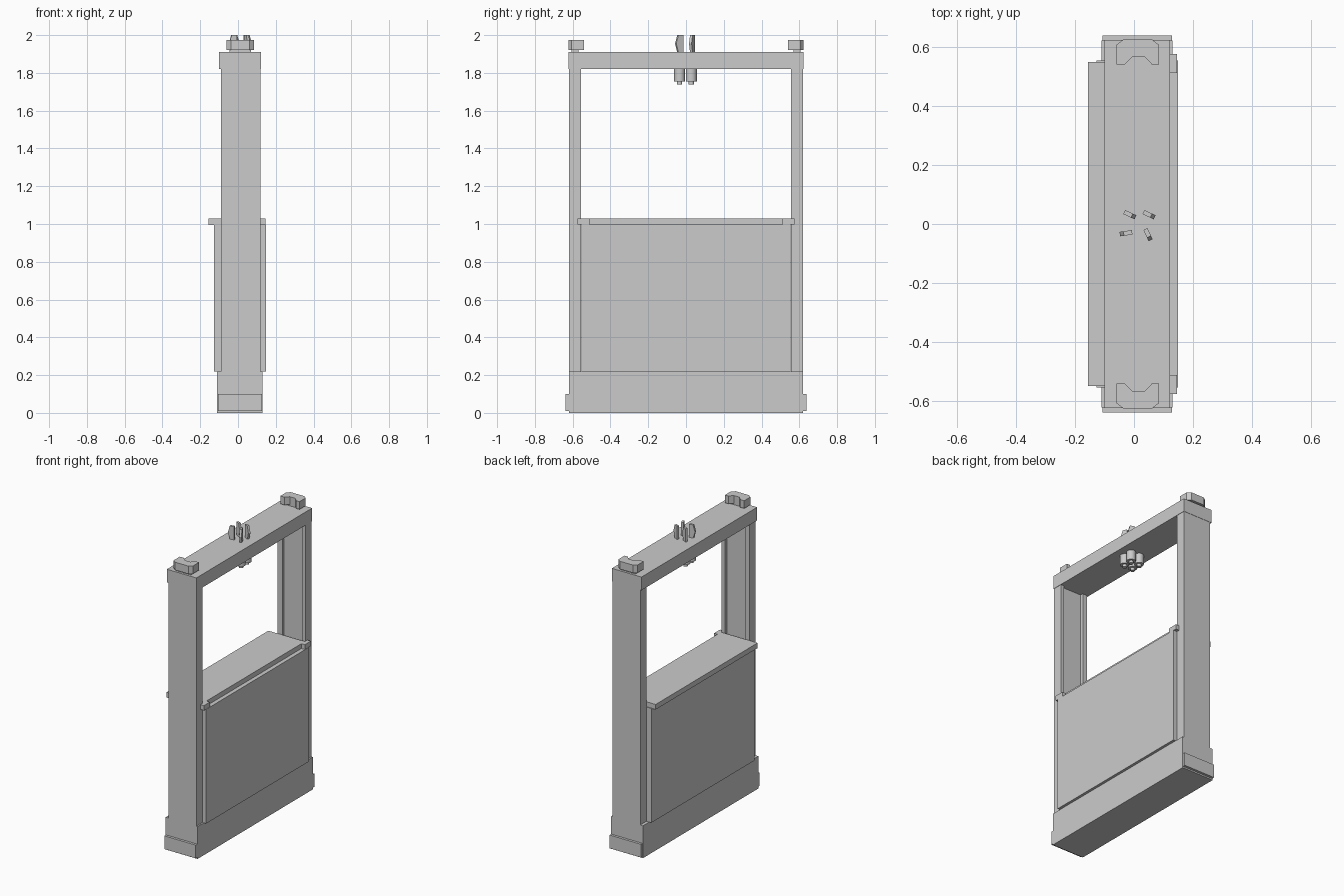
import bpy, bmesh
from math import radians
from mathutils import Matrix

if "Cube" in bpy.data.objects:
    bpy.data.objects.remove(bpy.data.objects["Cube"])


def prism(name, pts, z0, z1, matrix=None):
    """Extrude an outline in the XY plane from z0 to z1."""
    bm = bmesh.new()
    face = bm.faces.new([bm.verts.new((x, y, z0)) for x, y in pts])
    new = bmesh.ops.extrude_face_region(bm, geom=[face])["geom"]
    for v in new:
        if isinstance(v, bmesh.types.BMVert):
            v.co.z = z1
    if matrix:
        bm.transform(matrix)
    bmesh.ops.recalc_face_normals(bm, faces=bm.faces)
    me = bpy.data.meshes.new(name)
    bm.to_mesh(me)
    bm.free()
    ob = bpy.data.objects.new(name, me)
    bpy.context.collection.objects.link(ob)
    return ob


def box(name, x0, x1, y0, y1, z0, z1):
    return prism(name, [(x0, y0), (x1, y0), (x1, y1), (x0, y1)], z0, z1)


def cylinder(name, x, y, z0, z1, r):
    bpy.ops.mesh.primitive_cylinder_add(vertices=16, radius=r, depth=z1 - z0,
                                        location=(x, y, (z0 + z1) / 2))
    ob = bpy.context.object
    ob.name = name
    bpy.ops.object.shade_smooth_by_angle()


# base, beam, lower wall panel and sill
box("base", -0.11, 0.13, -0.62, 0.62, 0.0, 0.22)
box("top_beam", -0.10, 0.122, -0.622, 0.622, 1.82, 1.91)
box("wall_panel", -0.127, 0.148, -0.553, 0.553, 0.22, 0.997)
box("sill", -0.155, 0.12, -0.548, 0.548, 0.995, 1.03)

# parts repeated at both ends
for side, s in (("front", -1), ("back", 1)):
    post = [(-0.09, 0.62), (-0.09, 0.555), (-0.055, 0.555), (-0.055, 0.575),
            (0.095, 0.575), (0.095, 0.555), (0.12, 0.555), (0.12, 0.62)]
    prism(side + "_post", [(x, s * y) for x, y in post], 0.22, 1.82)
    box(side + "_base_cap", -0.107, 0.128, s * 0.62, s * 0.637, 0.01, 0.10)
    box(side + "_sill_horn", 0.12, 0.146, s * 0.51, s * 0.575, 0.997, 1.03)
    box(side + "_corner_pad", -0.045, 0.07, s * 0.57, s * 0.607, 1.91, 1.925)
    # notched, chamfered corner block
    block = [(-0.06, 0.54), (-0.03, 0.54), (-0.006, 0.565), (0.036, 0.565),
             (0.06, 0.54), (0.085, 0.54), (0.085, 0.605), (0.062, 0.623),
             (-0.037, 0.623), (-0.06, 0.605)]
    prism(side + "_corner_block", [(x, s * y) for x, y in block], 1.922, 1.975)

# four hanging canisters with nozzles
for i, (x, y) in enumerate([(-0.017, 0.028), (0.047, 0.028),
                            (-0.017, -0.034), (0.047, -0.034)]):
    cylinder(f"canister_{i}", x, y, 1.755, 1.825, 0.029)
    cylinder(f"nozzle_{i}", x, y, 1.738, 1.756, 0.014)

# four upright blades on the beam, each turned differently
profile = [(-0.02, 1.905), (0.008, 1.905), (0.022, 1.955),
           (0.009, 2.0), (-0.02, 2.0)]
up = Matrix.Rotation(radians(90), 4, 'X')
for i, (x, y, a) in enumerate([(-0.015, 0.032, -25), (0.05, 0.032, -25),
                               (-0.026, -0.031, 188), (0.047, -0.035, -65)]):
    m = Matrix.Translation((x, y, 0)) @ Matrix.Rotation(radians(a), 4, 'Z') @ up
    prism(f"blade_{i}", profile, -0.0075, 0.0075, m)
